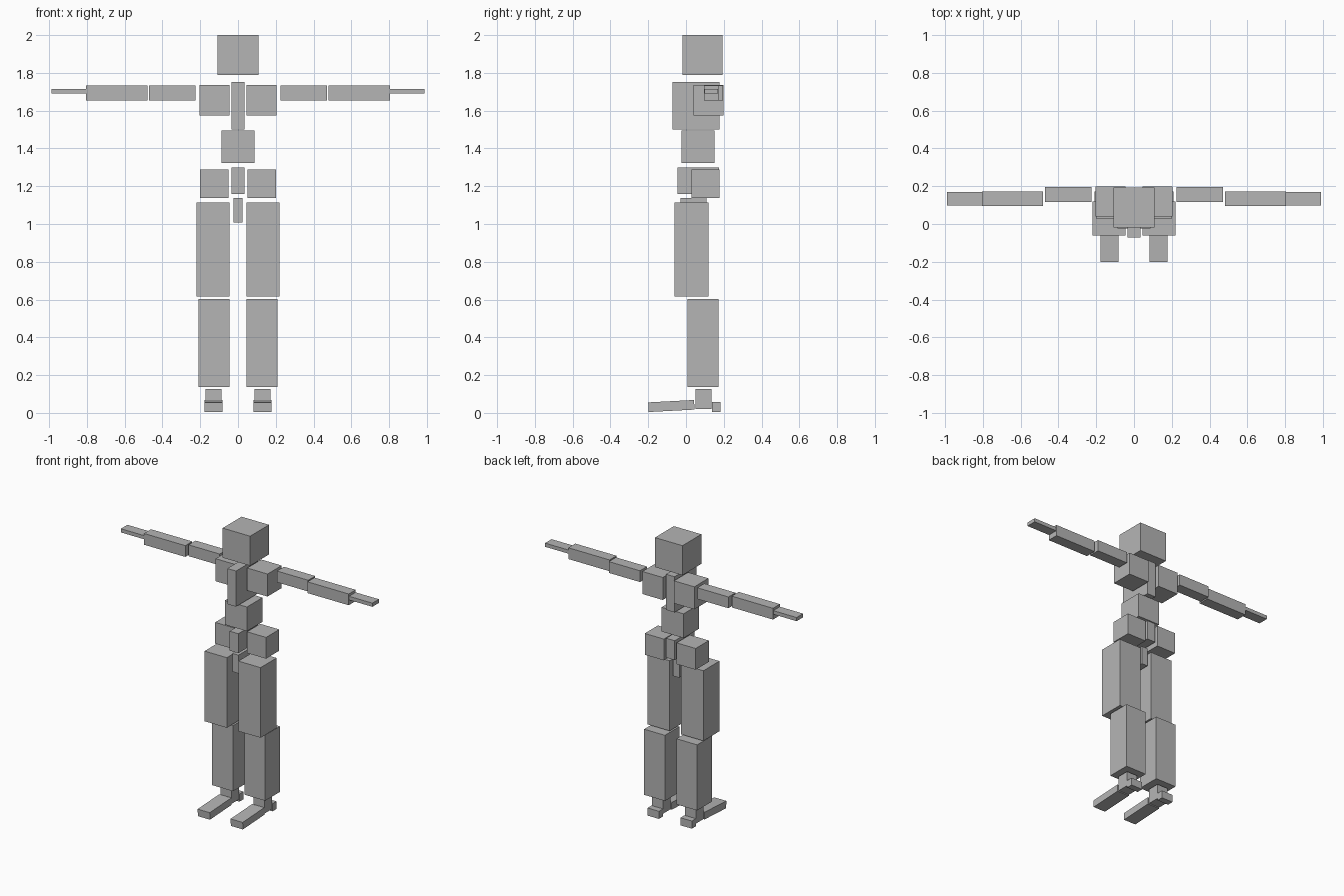
import bpy
import math

cube = bpy.data.objects.get("Cube")
if cube:
    bpy.data.objects.remove(cube, do_unlink=True)

# One plain grey for the whole figure
grey = bpy.data.materials.new("plain grey")
grey.use_nodes = True
grey.diffuse_color = (0.46, 0.46, 0.46, 1)
grey.node_tree.nodes["Principled BSDF"].inputs["Base Color"].default_value = (0.46, 0.46, 0.46, 1)


def block(name, x, y, z, tilt=0):
    """Box spanning the given (low, high) ranges, tilted about the x axis."""
    spans = (x, y, z)
    bpy.ops.mesh.primitive_cube_add(size=1, location=[(a + b) / 2 for a, b in spans])
    obj = bpy.context.object
    obj.name = name
    obj.scale = [b - a for a, b in spans]
    obj.rotation_euler.x = math.radians(tilt)
    obj.data.materials.append(grey)


def centre_block(name, half_width, y, z):
    block(name, (-half_width, half_width), y, z)


def block_pair(name, x, y, z, tilt=0):
    block("left_" + name, x, y, z, tilt)
    block("right_" + name, (-x[1], -x[0]), y, z, tilt)


# Head and spine
centre_block("head", 0.108, (-0.018, 0.194), (1.79, 2.0))
centre_block("breastbone", 0.034, (-0.071, 0.177), (1.50, 1.753))
centre_block("belly", 0.087, (-0.024, 0.151), (1.322, 1.494))
centre_block("pelvis", 0.034, (-0.045, 0.175), (1.16, 1.298))
centre_block("crotch", 0.024, (-0.029, 0.109), (1.007, 1.137))

# Shoulders and arms
block_pair("shoulder", (0.044, 0.204), (0.04, 0.198), (1.575, 1.735))
block_pair("upper_arm", (0.225, 0.47), (0.116, 0.195), (1.653, 1.733))
block_pair("forearm", (0.48, 0.804), (0.094, 0.172), (1.653, 1.733))
block_pair("hand", (0.805, 0.988), (0.097, 0.17), (1.69, 1.716))

# Hips and legs
block_pair("hip", (0.05, 0.2), (0.029, 0.177), (1.137, 1.288))
block_pair("thigh", (0.045, 0.22), (-0.061, 0.119), (0.615, 1.113))
block_pair("shin", (0.045, 0.208), (0.008, 0.172), (0.138, 0.604))

# Feet
block_pair("ankle", (0.087, 0.172), (0.05, 0.135), (0.021, 0.127))
block_pair("foot", (0.082, 0.177), (-0.199, 0.044), (0.011, 0.062), tilt=3)
block_pair("heel", (0.085, 0.174), (0.138, 0.183), (0.004, 0.058))
